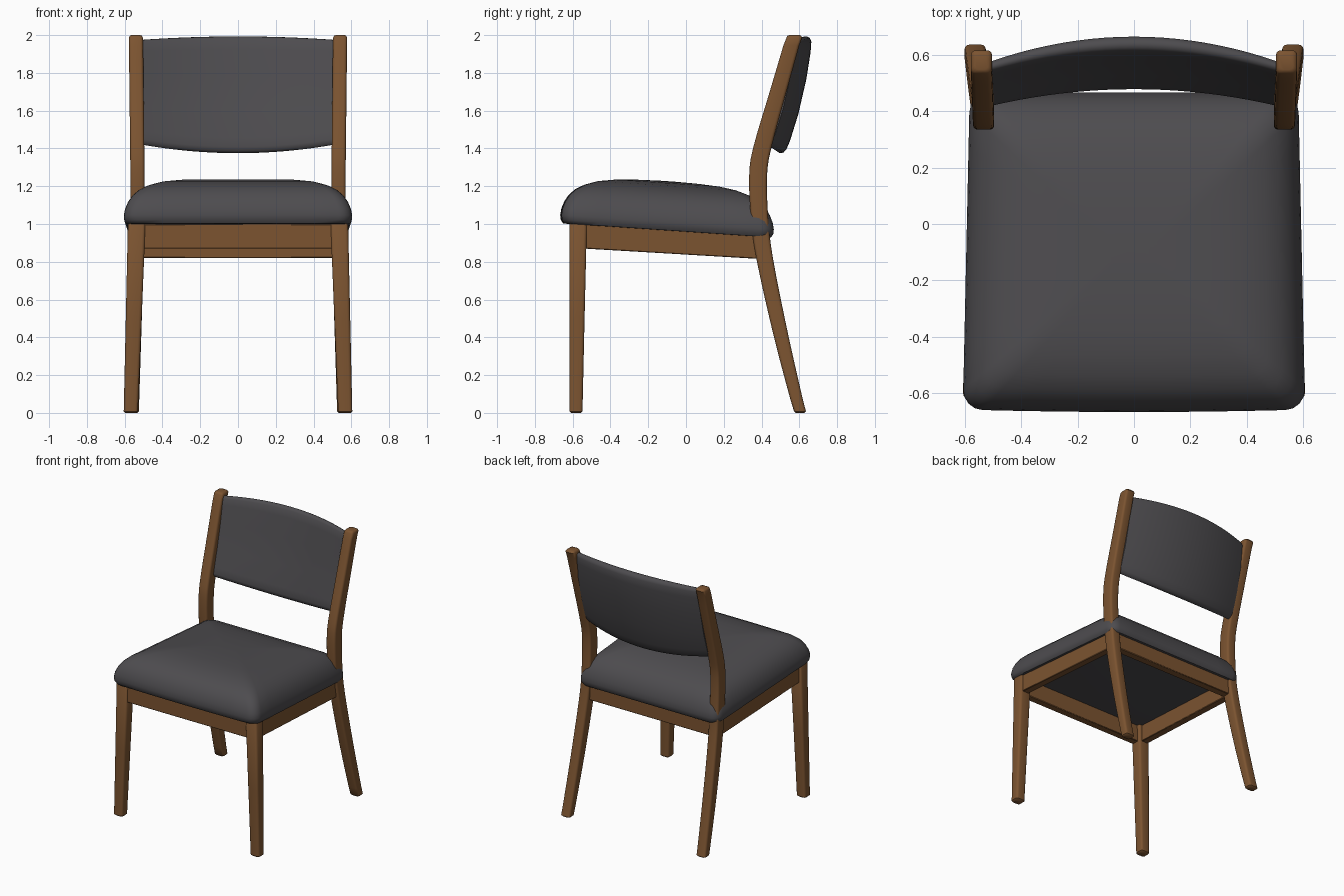
import bpy, bmesh, math

if "Cube" in bpy.data.objects:
    bpy.data.objects.remove(bpy.data.objects["Cube"])


def material(name, rgb):
    m = bpy.data.materials.new(name)
    m.diffuse_color = (*rgb, 1)
    m.use_nodes = True
    m.node_tree.nodes["Principled BSDF"].inputs["Base Color"].default_value = m.diffuse_color
    return m


WOOD = material("walnut wood", (0.20, 0.088, 0.030))
FABRIC = material("charcoal fabric", (0.075, 0.072, 0.078))


def loft(name, rings, mat, angle=40):
    """Skin a list of equal-length closed rings and cap both ends."""
    bm = bmesh.new()
    rows = [[bm.verts.new(p) for p in r] for r in rings]
    n = len(rows[0])
    for a, b in zip(rows, rows[1:]):
        for i in range(n):
            j = (i + 1) % n
            bm.faces.new((a[i], a[j], b[j], b[i]))
    bm.faces.new(rows[0][::-1])
    bm.faces.new(rows[-1])
    bmesh.ops.recalc_face_normals(bm, faces=bm.faces)
    mesh = bpy.data.meshes.new(name)
    bm.to_mesh(mesh)
    bm.free()
    mesh.materials.append(mat)
    ob = bpy.data.objects.new(name, mesh)
    bpy.context.collection.objects.link(ob)
    bpy.ops.object.select_all(action='DESELECT')
    ob.select_set(True)
    bpy.context.view_layer.objects.active = ob
    bpy.ops.object.shade_smooth_by_angle(angle=math.radians(angle))
    return ob


def rounded_rect(x0, x1, y0, y1, r, segs=3, side=1):
    """Counter-clockwise rounded rectangle, with extra points along each side."""
    corners = []
    for k, (cx, cy) in enumerate([(x1 - r, y1 - r), (x0 + r, y1 - r),
                                  (x0 + r, y0 + r), (x1 - r, y0 + r)]):
        corners.append([(cx + r * math.cos(a), cy + r * math.sin(a))
                        for a in [math.pi / 2 * (k + s / segs) for s in range(segs + 1)]])
    pts = []
    for k in range(4):
        pts += corners[k]
        (ax, ay), (bx, by) = corners[k][-1], corners[(k + 1) % 4][0]
        pts += [(ax + (bx - ax) * t / side, ay + (by - ay) * t / side) for t in range(1, side)]
    return pts


def leg(name, sections, mirror, r=0.016):
    """Rounded post through (z, x0, x1, y0, y1) sections, with softened ends."""
    def shrunk(s, dz, d):
        z, x0, x1, y0, y1 = s
        return (z + dz, x0 + d, x1 - d, y0 + d, y1 - d)
    secs = [shrunk(sections[0], 0, 0.008), shrunk(sections[0], 0.008, 0), *sections[1:-1],
            shrunk(sections[-1], -0.014, 0), shrunk(sections[-1], -0.004, 0.005),
            shrunk(sections[-1], 0, 0.014)]
    rings = [[(mirror * x, y, z) for x, y in rounded_rect(x0, x1, y0, y1, r)]
             for z, x0, x1, y0, y1 in secs]
    loft(name, rings, WOOD)


def rail(name, start, end):
    """Box rail between two end rectangles, edges slightly eased."""
    ob = loft(name, [start, end], WOOD, 30)
    b = ob.modifiers.new("eased edges", 'BEVEL')
    b.width, b.segments = 0.004, 1


def smooth_path(points, steps=4):
    """Catmull-Rom interpolation of (z, y0, y1) points."""
    out = []
    for i in range(len(points) - 1):
        p = [points[max(0, min(len(points) - 1, i + k))] for k in (-1, 0, 1, 2)]
        for s in range(steps):
            t = s / steps
            out.append(tuple(0.5 * (2 * b + (c - a) * t + (2 * a - 5 * b + 4 * c - d) * t * t
                                    + (3 * b - a - 3 * c + d) * t ** 3) for a, b, c, d in zip(*p)))
    return out + [points[-1]]


# Back legs sweep backward below the seat and lean backward above it
BACK = smooth_path([(0, 0.572, 0.635), (0.4, 0.466, 0.544), (0.82, 0.372, 0.460),
                    (1.05, 0.342, 0.434), (1.27, 0.335, 0.430), (1.42, 0.360, 0.456),
                    (1.7, 0.443, 0.532), (2.0, 0.532, 0.615)])
for side, m in (("left", -1), ("right", 1)):
    secs = []
    for z, y0, y1 in BACK:
        splay = 0.030 * max(0, 1 - z / 0.95)
        top = 0.008 * max(0, (z - 1.3) / 0.7)
        secs.append((z, 0.495 + splay + top, 0.570 + splay + top, y0, y1))
    leg(f"back_leg_{side}", secs, m)

    # Front legs taper and splay slightly
    leg(f"front_leg_{side}", [(0, 0.530, 0.605, -0.617, -0.548),
                              (0.5, 0.510, 0.594, -0.617, -0.537),
                              (1.01, 0.490, 0.583, -0.617, -0.525)], m)

    # Side rails slope down toward the back
    rail(f"side_rail_{side}",
         [(m * x, -0.54, z) for x, z in ((0.515, 0.87), (0.570, 0.87), (0.570, 1.0), (0.515, 1.0))],
         [(m * x, 0.39, z) for x, z in ((0.500, 0.815), (0.555, 0.815), (0.555, 0.94), (0.500, 0.94))])

# Front and back rails
for name, y0, y1, z0, z1 in (("front_rail", -0.605, -0.55, 0.87, 1.0),
                             ("back_rail", 0.372, 0.430, 0.82, 0.945)):
    rail(name, *[[(x, y, z) for y, z in ((y0, z0), (y1, z0), (y1, z1), (y0, z1))]
                 for x in (-0.51, 0.51)])

# Domed seat cushion: inset outline rings, tapered in plan and sloped
SEAT = [(0.05, 0.0), (0.015, 0.002), (0.003, 0.02), (0, 0.045), (0.006, 0.08), (0.022, 0.12),
        (0.045, 0.155), (0.08, 0.188), (0.13, 0.215), (0.20, 0.238), (0.29, 0.252),
        (0.40, 0.259), (0.52, 0.262)]
rings = []
for inset, h in SEAT:
    ring = []
    for x, y in rounded_rect(-0.605 + inset, 0.605 - inset, -0.657 + inset, 0.465 - inset,
                             max(0.015, 0.07 - inset * 0.1) if inset < 0.5 else 0.01, 4, 8):
        taper = 1 - 0.036 * (y + 0.6) / 1.0
        bow = 0.009 * (1 - (x / 0.605) ** 2) if y < -0.3 else 0
        ring.append((x * taper, y - bow, 0.958 - 0.068 * y + h))
    rings.append(ring)
loft("seat_cushion", rings, FABRIC, 50)

# Curved, padded backrest: a pillow cross-section swept along an arc
PROFILE = [(0.0, 0.0), (0.012, 0.55), (0.045, 0.85), (0.12, 1.0), (0.35, 1.08), (0.65, 1.05),
           (0.88, 0.95), (0.965, 0.8), (0.992, 0.5), (1.0, 0.0)]
LOOP = PROFILE + [(v, -t) for v, t in PROFILE[-2:0:-1]]
rings = []
N = 20
for i in range(N + 1):
    x = -0.508 + 1.016 * i / N
    c = 1 - (x / 0.508) ** 2
    z0, z1 = 1.42 - 0.045 * c, 1.975 + 0.018 * c
    half = 0.023 + 0.009 * c
    ring = []
    for v, t in LOOP:
        z = z0 + (z1 - z0) * v
        y = 0.425 + 0.077 * c + 0.235 * (z - 1.4) + 0.03 * math.sin(math.pi * v) * 0.5
        ring.append((x, y + half * t, z - 0.25 * half * t))
    rings.append(ring)
loft("backrest", rings, FABRIC, 50)
